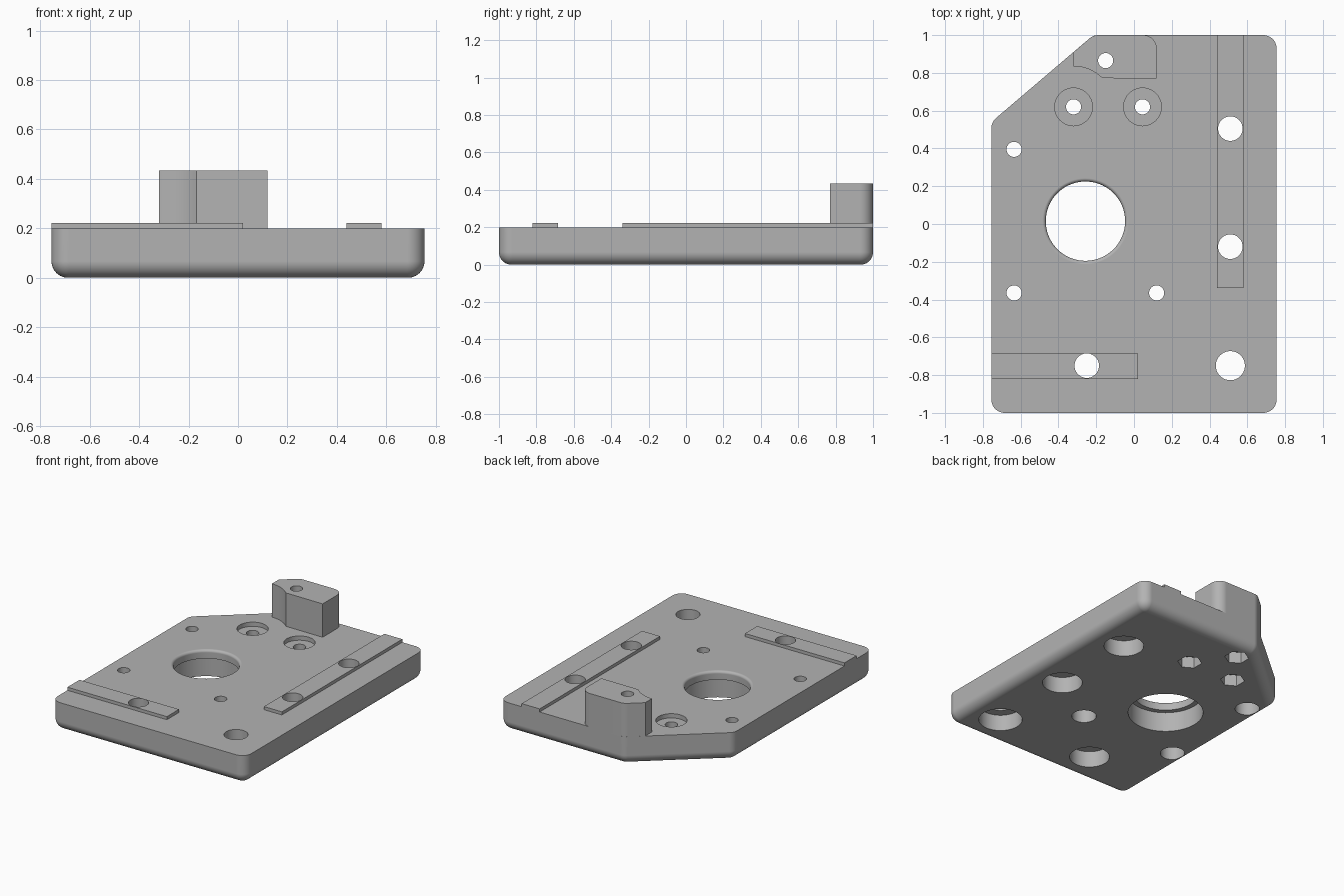
import bpy
import bmesh
from math import sin, cos, pi, atan2, radians
from mathutils import Vector

if "Cube" in bpy.data.objects:
    bpy.data.objects.remove(bpy.data.objects["Cube"], do_unlink=True)

GREY = bpy.data.materials.new("matte_grey")
GREY.use_nodes = True
GREY.diffuse_color = (0.45, 0.45, 0.45, 1)
GREY.node_tree.nodes["Principled BSDF"].inputs["Base Color"].default_value = GREY.diffuse_color

TOP = 0.2          # top of the plate
ROUND = 0.07       # corner and bottom edge radius
PAD_TOP = 0.222
BOSS_TOP = 0.435


def loft(name, rings):
    """Closed solid through rings of equal point count, bottom to top."""
    bm = bmesh.new()
    loops = [[bm.verts.new(p) for p in ring] for ring in rings]
    n = len(loops[0])
    bm.faces.new(loops[0][::-1])
    bm.faces.new(loops[-1])
    for a, b in zip(loops, loops[1:]):
        for i in range(n):
            j = (i + 1) % n
            bm.faces.new((a[i], a[j], b[j], b[i]))
    bmesh.ops.recalc_face_normals(bm, faces=bm.faces)
    mesh = bpy.data.meshes.new(name)
    bm.to_mesh(mesh)
    bm.free()
    mesh.materials.append(GREY)
    obj = bpy.data.objects.new(name, mesh)
    bpy.context.collection.objects.link(obj)
    return obj


def outline(corners, inset=0.0, steps=8):
    """Convex counter-clockwise outline; each corner is (x, y, radius)."""
    pts = []
    for i, (x, y, r) in enumerate(corners):
        p = Vector((x, y))
        if r == 0:
            pts.append(p)
            continue
        d0 = (p - Vector(corners[i - 1][:2])).normalized()
        d1 = (Vector(corners[(i + 1) % len(corners)][:2]) - p).normalized()
        n0, n1 = Vector((d0.y, -d0.x)), Vector((d1.y, -d1.x))
        centre = p - (n0 + n1) * (r / (1 + n0.dot(n1)))
        a0, turn = atan2(n0.y, n0.x), n0.angle(n1)
        for k in range(steps + 1):
            a = a0 + turn * k / steps
            pts.append(centre + Vector((cos(a), sin(a))) * (r - inset))
    return pts


def at(pts, z):
    return [(p[0], p[1], z) for p in pts]


def prism(name, pts, z0, z1):
    return loft(name, [at(pts, z0), at(pts, z1)])


def box(name, x0, x1, y0, y1, z0, z1):
    return prism(name, [(x0, y0), (x1, y0), (x1, y1), (x0, y1)], z0, z1)


def circle(x, y, r, sides, start=0.0):
    return [(x + r * cos(start + 2 * pi * i / sides),
             y + r * sin(start + 2 * pi * i / sides)) for i in range(sides)]


cutters = []


def bore(x, y, profile, sides=40, start=0.0):
    """Cutter turned from (radius, z) pairs."""
    cut = loft("cutter", [at(circle(x, y, r, sides, start), z) for r, z in profile])
    cut.hide_render = True
    cutters.append(cut)


def stepped(x, y, wide, narrow, depth):
    bore(x, y, [(wide, -0.1), (wide, depth), (narrow, depth), (narrow, 0.6)])


# Plate with a cut corner and a rounded bottom edge
plate_corners = [(-0.755, -1, ROUND), (0.755, -1, ROUND), (0.755, 1, ROUND),
                 (-0.215, 1, ROUND), (-0.755, 0.54, ROUND)]
FILLET = 0.067
rings = []
for k in range(11):
    a = pi / 2 * k / 10
    rings.append(at(outline(plate_corners, FILLET * (1 - sin(a))), FILLET * (1 - cos(a))))
rings.append(at(outline(plate_corners), TOP))
plate = loft("base_plate", rings)

# Raised strips
right_strip = box("long_strip", 0.44, 0.58, -0.34, 1, TOP, PAD_TOP)
left_strip = box("short_strip", -0.755, 0.02, -0.82, -0.685, TOP, PAD_TOP)

# Boss at the back, scooped around the neighbouring screw recess
boss_pts = outline([(0.12, 0.77, 0), (0.12, 1, ROUND), (-0.215, 1, ROUND), (-0.32, 0.91, 0)])
for k in range(13):
    a = pi / 2 - pi / 4 * k / 12
    boss_pts.append((-0.32 + 0.215 * cos(a), 0.62 + 0.215 * sin(a)))
boss = prism("clamp_boss", boss_pts, TOP, BOSS_TOP)

# Main opening: wide below, rounded lip on top
lip = 0.018
opening = [(0.245, -0.1), (0.245, 0.14), (0.21, 0.14)]
for k in range(7):
    a = pi / 2 * k / 6
    opening.append((0.21 + lip * (1 - cos(a)), TOP - lip + lip * sin(a)))
opening.append((0.21 + lip, 0.3))
bore(-0.257, 0.015, opening, 72)

# Large mounting holes, counterbored from below
for x, y, r in [(0.51, 0.505, 0.065), (0.51, -0.12, 0.065),
                (-0.25, -0.75, 0.065), (0.51, -0.75, 0.077)]:
    stepped(x, y, r + 0.065, r, 0.115)

# Small motor screw holes
for x, y in [(-0.635, 0.395), (-0.635, -0.365), (0.12, -0.365)]:
    stepped(x, y, 0.08, 0.04, 0.13)

# Clamp screws: nut pockets below, head recesses above
for x, y, recess in [(-0.32, 0.62, True), (0.045, 0.62, True), (-0.15, 0.865, False)]:
    bore(x, y, [(0.08, -0.1), (0.08, 0.08)], 6, pi / 2)
    if recess:
        bore(x, y, [(0.04, 0.03), (0.04, 0.17), (0.1, 0.17), (0.1, 0.3)])
    else:
        bore(x, y, [(0.04, 0.03), (0.04, 0.6)])

# Cut the holes and finish each part
parts = [plate, right_strip, left_strip, boss]
for part in parts:
    for cut in cutters:
        mod = part.modifiers.new("hole", 'BOOLEAN')
        mod.operation = 'DIFFERENCE'
        mod.solver = 'EXACT'
        mod.object = cut
bpy.context.view_layer.update()
graph = bpy.context.evaluated_depsgraph_get()
cut_meshes = [bpy.data.meshes.new_from_object(p.evaluated_get(graph)) for p in parts]
for part, mesh in zip(parts, cut_meshes):
    part.modifiers.clear()
    part.data = mesh
for cut in cutters:
    bpy.data.objects.remove(cut, do_unlink=True)

for part in parts:
    bpy.ops.object.select_all(action='DESELECT')
    part.select_set(True)
    bpy.context.view_layer.objects.active = part
    bpy.ops.object.shade_smooth_by_angle(angle=radians(30))
    weighted = part.modifiers.new("even_normals", 'WEIGHTED_NORMAL')
    weighted.keep_sharp = True
